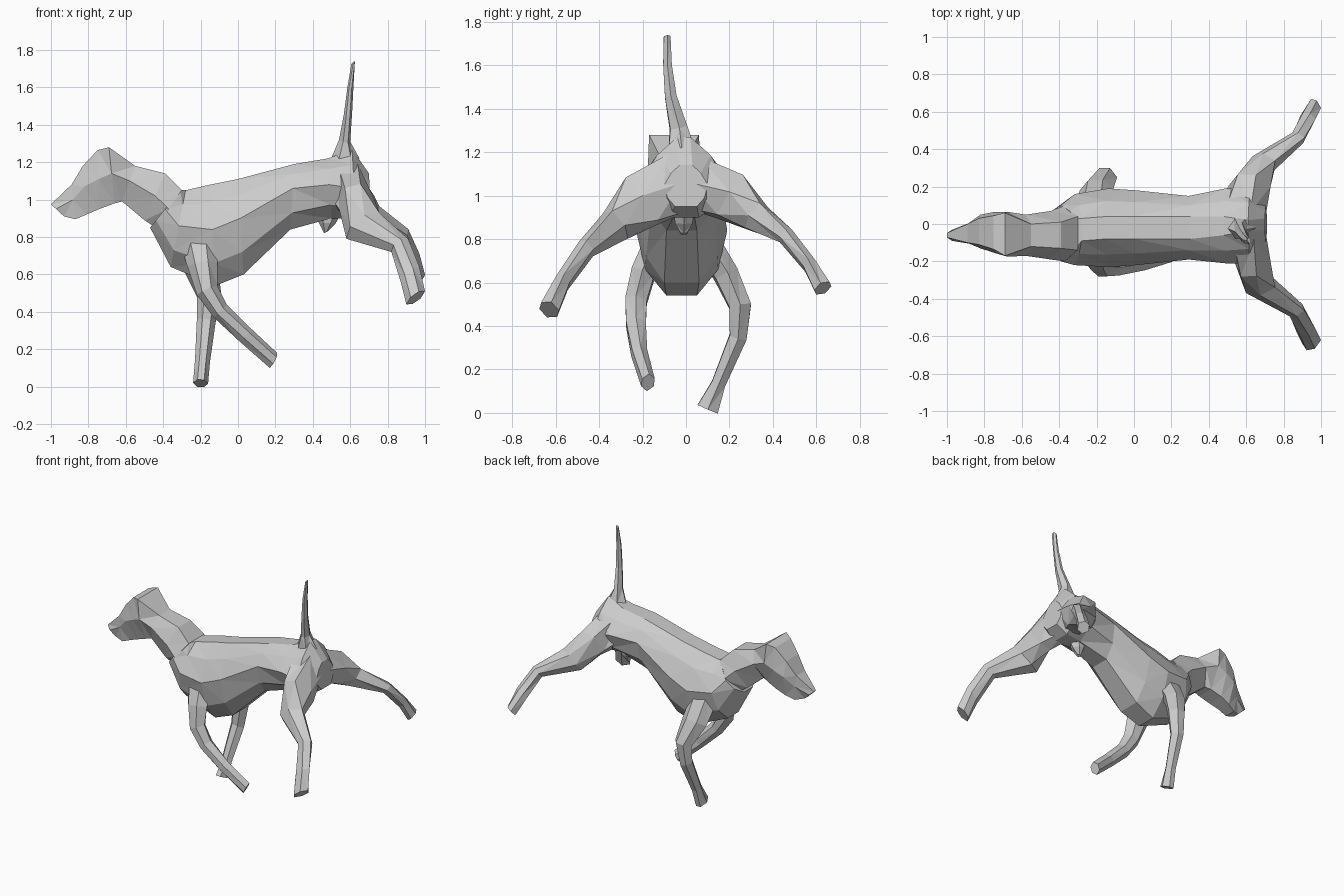
import bpy, bmesh
from mathutils import Vector


def loft(name, rings):
    """Skin a list of equal-count point rings with flat triangles and capped ends."""
    bm = bmesh.new()
    vr = [[bm.verts.new(p) for p in r] for r in rings]
    n = len(vr[0])
    for a, b in zip(vr, vr[1:]):
        for i in range(n):
            j = (i + 1) % n
            bm.faces.new((a[i], a[j], b[j], b[i]))
    bm.faces.new(vr[0])
    bm.faces.new(vr[-1])
    bmesh.ops.triangulate(bm, faces=bm.faces[:])
    bmesh.ops.recalc_face_normals(bm, faces=bm.faces[:])
    me = bpy.data.meshes.new(name)
    bm.to_mesh(me)
    bm.free()
    ob = bpy.data.objects.new(name, me)
    bpy.context.collection.objects.link(ob)
    return ob


def torso_ring(xt, xb, yc, zt, zm, zb, wt, w, wb, rounded=False):
    """Section of top, widest and bottom pairs; rounded adds pairs in between."""
    half = [(w, zm)]
    if rounded:
        half = [(wt + (w - wt) * 0.55, zt + (zm - zt) * 0.4), (w, zm),
                (w + (wb - w) * 0.3, zm + (zb - zm) * 0.6)]
    half = [(wt, zt)] + half + [(wb, zb)]
    pts = [(xt + (xb - xt) * (zt - z) / (zt - zb), y, z) for y, z in half]
    return ([(x, yc - y, z) for x, y, z in pts]
            + [(x, yc + y, z) for x, y, z in reversed(pts)])


def limb(name, sections):
    """Each section: front point, back point, half thickness."""
    fs = [Vector(s[0]) for s in sections]
    bs = [Vector(s[1]) for s in sections]
    mids = [(f + b) / 2 for f, b in zip(fs, bs)]
    rings = []
    for i, s in enumerate(sections):
        tan = mids[min(i + 1, len(mids) - 1)] - mids[max(i - 1, 0)]
        side = tan.cross(bs[i] - fs[i]).normalized() * s[2]
        p, q = fs[i].lerp(bs[i], 0.28), fs[i].lerp(bs[i], 0.72)
        rings.append([fs[i], p + side, q + side, bs[i], q - side, p - side])
    return loft(name, rings)


# torso, from rump to base of neck
loft("torso", [torso_ring(*r, rounded=True) for r in (
    (0.70, 0.71, 0.00, 1.14, 1.05, 0.95, 0.03, 0.10, 0.05),
    (0.61, 0.63, -0.01, 1.27, 1.06, 0.90, 0.03, 0.20, 0.07),
    (0.48, 0.50, -0.01, 1.22, 1.08, 0.90, 0.05, 0.20, 0.05),
    (0.30, 0.28, -0.02, 1.19, 1.06, 0.84, 0.06, 0.17, 0.07),
    (0.00, 0.03, -0.02, 1.11, 0.90, 0.60, 0.06, 0.20, 0.08),
    (-0.15, -0.12, -0.02, 1.08, 0.84, 0.54, 0.06, 0.21, 0.07),
    (-0.28, -0.36, -0.03, 1.05, 0.86, 0.64, 0.06, 0.19, 0.06),
    (-0.31, -0.47, -0.05, 1.05, 0.95, 0.85, 0.08, 0.15, 0.05))])

# neck and head, ending at the nose
loft("neck_and_head", [torso_ring(*r) for r in (
    (-0.30, -0.44, -0.05, 1.05, 0.95, 0.85, 0.09, 0.15, 0.06),
    (-0.39, -0.50, -0.06, 1.14, 1.02, 0.89, 0.07, 0.13, 0.06),
    (-0.55, -0.62, -0.06, 1.18, 1.10, 0.99, 0.06, 0.11, 0.05),
    (-0.69, -0.66, -0.055, 1.28, 1.14, 0.98, 0.115, 0.12, 0.06),
    (-0.75, -0.74, -0.045, 1.265, 1.11, 0.95, 0.09, 0.11, 0.06),
    (-0.83, -0.81, -0.04, 1.18, 1.07, 0.92, 0.07, 0.09, 0.05),
    (-0.89, -0.87, -0.05, 1.08, 1.00, 0.895, 0.05, 0.055, 0.04),
    (-1.00, -0.93, -0.06, 0.975, 0.95, 0.91, 0.012, 0.03, 0.02))])

# tail
limb("tail", [
    ((0.49, -0.02, 1.20), (0.65, -0.02, 1.22), 0.06),
    ((0.54, -0.04, 1.32), (0.60, -0.03, 1.31), 0.04),
    ((0.565, -0.07, 1.45), (0.61, -0.07, 1.46), 0.027),
    ((0.585, -0.085, 1.60), (0.617, -0.085, 1.60), 0.02),
    ((0.605, -0.09, 1.72), (0.625, -0.085, 1.74), 0.016)])

# hind legs kicked back and out; the far one is mirrored, slimmer and a little higher
hind = [
    ((0.45, -0.02, 1.08), (0.70, -0.02, 1.06), 0.14),
    ((0.54, -0.21, 0.95), (0.73, -0.20, 1.00), 0.125),
    ((0.58, -0.31, 0.79), (0.755, -0.34, 0.93), 0.065),
    ((0.82, -0.46, 0.72), (0.91, -0.46, 0.79), 0.04),
    ((0.87, -0.58, 0.56), (0.97, -0.56, 0.64), 0.035),
    ((0.90, -0.64, 0.44), (1.00, -0.62, 0.51), 0.045)]
limb("hind_leg_near", hind)
far = []
for i, (f, b, t) in enumerate(hind):
    up = 0.022 * i
    fwd = (-0.06, -0.03, 0.05, 0.02, 0.02, 0.03)[i]
    far.append(((f[0] + fwd, -f[1], f[2] + up), (b[0], -b[1], b[2] + up * 0.8), t * 0.88))
limb("hind_leg_far", far)

# front legs: near one folded back, far one reaching the ground
limb("front_leg_near", [
    ((-0.32, -0.12, 0.80), (-0.12, -0.12, 0.82), 0.06),
    ((-0.27, -0.19, 0.64), (-0.11, -0.20, 0.66), 0.055),
    ((-0.22, -0.23, 0.49), (-0.11, -0.23, 0.54), 0.05),
    ((-0.13, -0.23, 0.37), (-0.06, -0.23, 0.44), 0.045),
    ((0.01, -0.22, 0.24), (0.07, -0.21, 0.31), 0.035),
    ((0.17, -0.18, 0.10), (0.21, -0.17, 0.18), 0.03)])
limb("front_leg_far", [
    ((-0.32, 0.08, 0.80), (-0.12, 0.08, 0.82), 0.06),
    ((-0.29, 0.18, 0.62), (-0.11, 0.19, 0.65), 0.055),
    ((-0.22, 0.25, 0.48), (-0.09, 0.25, 0.50), 0.05),
    ((-0.22, 0.24, 0.36), (-0.12, 0.24, 0.34), 0.04),
    ((-0.23, 0.15, 0.14), (-0.15, 0.15, 0.13), 0.032),
    ((-0.24, 0.10, 0.02), (-0.16, 0.10, 0.015), 0.05)])

# small sheath under the belly
limb("belly_sheath", [
    ((0.42, -0.01, 0.94), (0.56, -0.01, 0.94), 0.05),
    ((0.43, -0.01, 0.88), (0.52, -0.01, 0.87), 0.04),
    ((0.46, -0.01, 0.82), (0.48, -0.01, 0.83), 0.015)])
